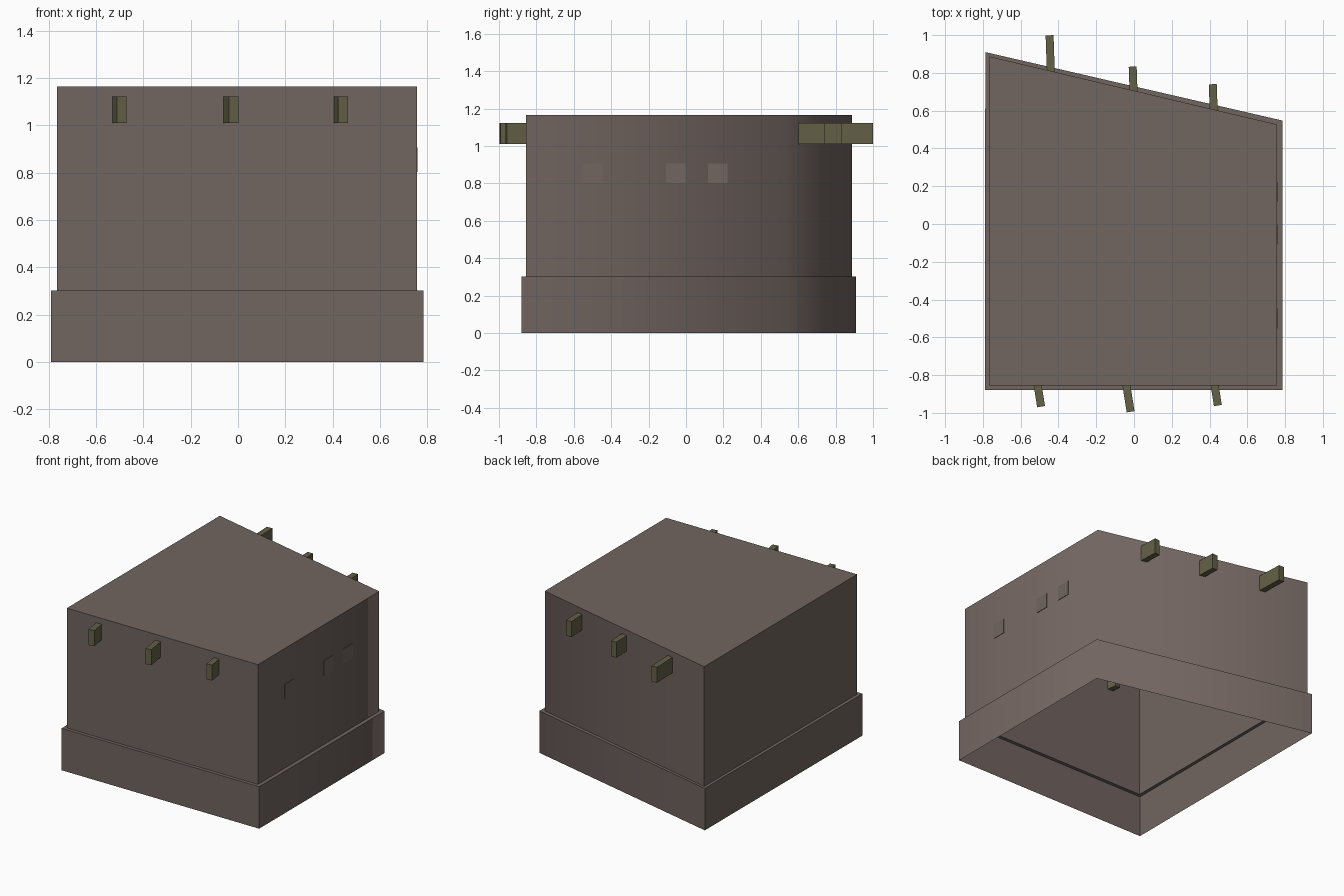
import bpy
import bmesh
import math
from mathutils import Matrix, Vector

cube = bpy.data.objects.get("Cube")
if cube:
    bpy.data.objects.remove(cube, do_unlink=True)


def material(name, colour):
    mat = bpy.data.materials.new(name)
    mat.use_nodes = True
    mat.diffuse_color = (*colour, 1)
    mat.node_tree.nodes["Principled BSDF"].inputs["Base Color"].default_value = (*colour, 1)
    return mat


clay = material("brown_clay", (0.165, 0.128, 0.116))
wood = material("olive_wood", (0.125, 0.117, 0.062))


def add_object(name, bm, mat):
    mesh = bpy.data.meshes.new(name)
    bm.to_mesh(mesh)
    bm.free()
    mesh.materials.append(mat)
    obj = bpy.data.objects.new(name, mesh)
    bpy.context.collection.objects.link(obj)
    return obj


def box(name, matrix, size, mat):
    bm = bmesh.new()
    bmesh.ops.create_cube(bm, size=1, matrix=matrix @ Matrix.Diagonal((*size, 1)))
    return add_object(name, bm, mat)


# House shell: open underneath, wider base course, ledge, walls and flat roof
base = [(-0.79, -0.88), (0.785, -0.88), (0.785, 0.548), (-0.787, 0.91)]
wall = [(-0.766, -0.855), (0.757, -0.855), (0.757, 0.527), (-0.766, 0.887)]
BASE_TOP, ROOF = 0.302, 1.165

bm = bmesh.new()
rings = [[bm.verts.new((x, y, z)) for x, y in outline]
         for outline, z in ((base, 0), (base, BASE_TOP), (wall, BASE_TOP), (wall, ROOF))]
for low, high in zip(rings, rings[1:]):
    for i in range(4):
        j = (i + 1) % 4
        bm.faces.new((low[i], low[j], high[j], high[i]))
bm.faces.new(rings[-1])
shell = add_object("house_shell", bm, clay)

# Only the narrow back corner blends smoothly
bpy.ops.object.select_all(action="DESELECT")
shell.select_set(True)
bpy.context.view_layer.objects.active = shell
bpy.ops.object.shade_smooth_by_angle(angle=math.radians(80))

# Small flat window panels on one side wall
for i, y in enumerate((-0.5, -0.055, 0.17)):
    box(f"window_panel_{i + 1}", Matrix.Translation((0.757, y, 0.855)),
        (0.006, 0.105, 0.105), clay)


# Roof beam ends poking through the front and back walls
def beam(name, tip, angle, length):
    """Tip is the centre of the outer end; the beam runs inward along local y."""
    matrix = Matrix.Translation(tip) @ Matrix.Rotation(math.radians(angle), 4, "Z")
    inward = length / 2 if tip[1] < 0 else -length / 2
    box(name, matrix @ Matrix.Translation(Vector((0, inward, 0))), (0.042, length, 0.112), wood)


for i, (x, y) in enumerate(((-0.492, -0.967), (-0.018, -0.994), (0.444, -0.961))):
    beam(f"front_beam_{i + 1}", (x, y, 1.067), 9, 0.18)
for i, (x, y) in enumerate(((-0.447, 0.999), (-0.007, 0.833), (0.417, 0.74))):
    beam(f"back_beam_{i + 1}", (x, y, 1.067), 2, 0.25)
